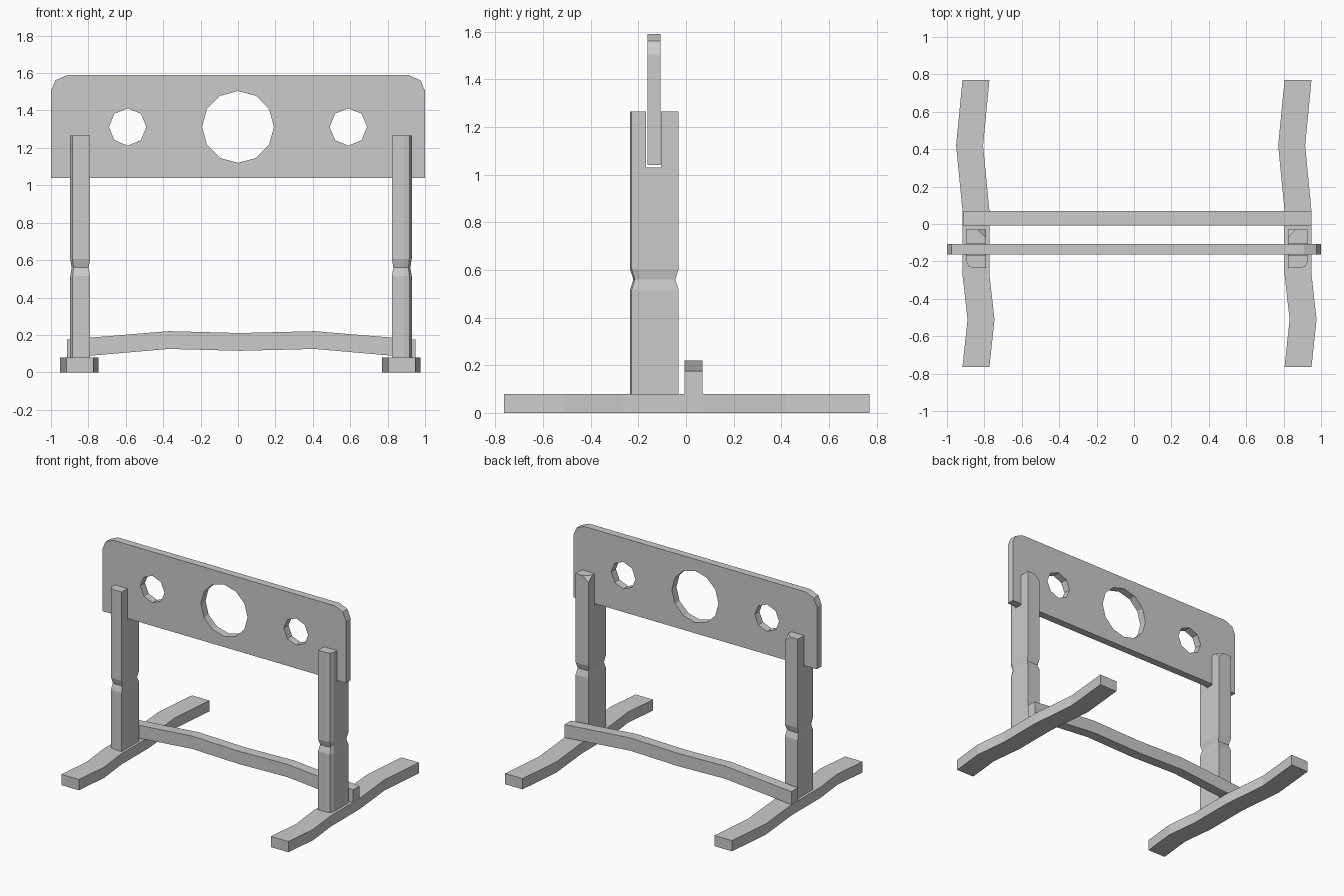
import bpy, bmesh, math
from mathutils import Vector

if "Cube" in bpy.data.objects:
    bpy.data.objects.remove(bpy.data.objects["Cube"])


def loft(name, rings):
    """Closed solid through rings of matching 3D points."""
    bm = bmesh.new()
    vs = [[bm.verts.new(p) for p in r] for r in rings]
    n = len(rings[0])
    bm.faces.new(vs[0])
    bm.faces.new(vs[-1])
    for a, b in zip(vs, vs[1:]):
        for i in range(n):
            j = (i + 1) % n
            bm.faces.new((a[i], a[j], b[j], b[i]))
    bmesh.ops.recalc_face_normals(bm, faces=bm.faces)
    me = bpy.data.meshes.new(name)
    bm.to_mesh(me)
    bm.free()
    ob = bpy.data.objects.new(name, me)
    bpy.context.collection.objects.link(ob)
    return ob


def prism_y(name, pts, y0, y1):
    return loft(name, [[(x, y, z) for x, z in pts] for y in (y0, y1)])


def cut(ob, cutters):
    """Subtract the cutters, bake the result and delete them."""
    for c in cutters:
        c.hide_render = True
        m = ob.modifiers.new("cut", 'BOOLEAN')
        m.operation, m.solver, m.object = 'DIFFERENCE', 'EXACT', c
    bpy.context.view_layer.update()
    dg = bpy.context.evaluated_depsgraph_get()
    me = bpy.data.meshes.new_from_object(ob.evaluated_get(dg))
    ob.modifiers.clear()
    ob.data = me
    for c in cutters:
        bpy.data.objects.remove(c)


def circle(cx, cz, r, n):
    return [(cx + r * math.sin(2 * math.pi * i / n),
             cz + r * math.cos(2 * math.pi * i / n)) for i in range(n)]


# Feet: wavy planks, the right one a shifted copy of the left
spine = [(0.77, -0.845), (0.42, -0.879), (0.07, -0.845),
         (-0.27, -0.845), (-0.51, -0.818), (-0.765, -0.845)]
for side, dx in (("left", 0), ("right", 1.722)):
    rings = [[(x + dx - 0.072, y, 0), (x + dx + 0.072, y, 0),
              (x + dx + 0.072, y, 0.08), (x + dx - 0.072, y, 0.08)]
             for y, x in spine]
    loft(side + "_foot", rings)

# Arched crossbar
arch = [(-0.915, 0.078, 0.175), (-0.37, 0.125, 0.22), (0.01, 0.115, 0.21),
        (0.41, 0.125, 0.22), (0.95, 0.078, 0.175)]
loft("crossbar", [[(x, -0.007, b), (x, 0.069, b), (x, 0.069, t), (x, -0.007, t)]
                  for x, b, t in arch])

# Slotted posts with a carved waist, rounded outer front edge and chipped top corner
section = [(-0.053, -0.067), (-0.04, -0.095), (-0.012, -0.1025),
           (0.053, -0.1025), (0.053, 0.1025), (-0.053, 0.1025)]
levels = [(0.08, 1), (0.515, 1), (0.56, 0.86), (0.605, 1), (1.265, 1)]
for side, cx, s in (("left", -0.844, 1), ("right", 0.876, -1)):
    post = loft(side + "_post", [[(cx + s * x * k, -0.133 + y * k, z) for x, y in section]
                                 for z, k in levels])
    bm = bmesh.new()
    bm.from_mesh(post.data)
    corner = Vector((cx + s * 0.053, -0.0305, 1.265))
    v = min(bm.verts, key=lambda q: (q.co - corner).length)
    bmesh.ops.bevel(bm, geom=[v], offset=0.042, segments=1, affect='VERTICES')
    bm.to_mesh(post.data)
    bm.free()
    slot = [(cx - 0.2, 1.03), (cx + 0.2, 1.03), (cx + 0.2, 1.4), (cx - 0.2, 1.4)]
    cut(post, [prism_y("slot_cutter", slot, -0.167, -0.104)])

# Board with clipped top corners and three holes
half = [(1, 1.04), (1, 1.505), (0.975, 1.562), (0.91, 1.59)]
board = prism_y("board", half + [(-x, z) for x, z in reversed(half)], -0.162, -0.107)
cut(board, [prism_y("hole_cutter", circle(cx, 1.312, r, n), -0.3, 0.05)
            for cx, r, n in ((-0.59, 0.1, 8), (0, 0.192, 12), (0.59, 0.1, 8))])
